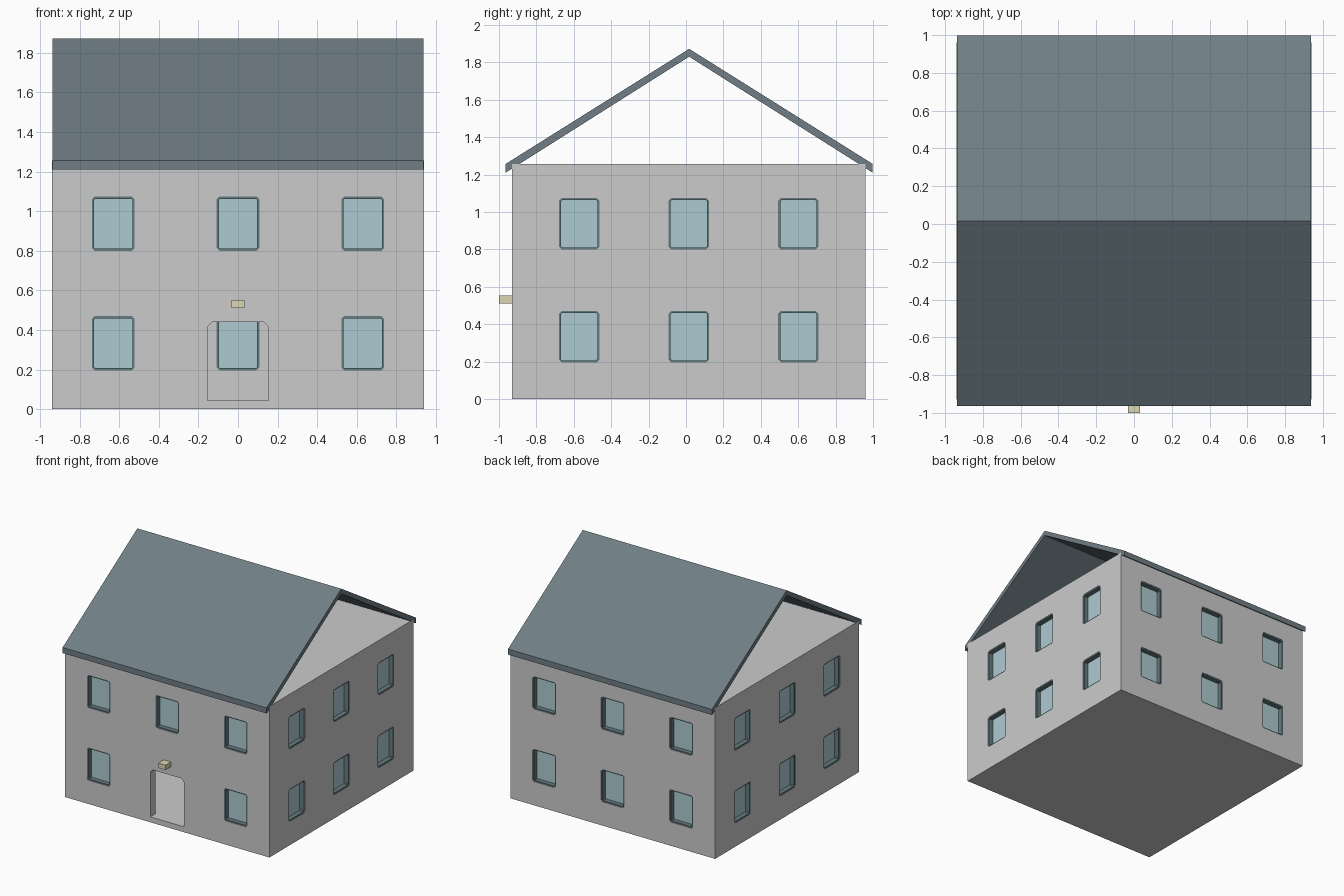
import bpy, bmesh
from math import pi
from mathutils import Matrix

if "Cube" in bpy.data.objects:
    bpy.data.objects.remove(bpy.data.objects["Cube"])

CY = 0.015                    # centre of the house in y
HX, HY = 0.94, 0.945          # half width and half depth of the walls
WALL, TOP = 0.065, 1.256


def material(name, color):
    m = bpy.data.materials.new(name)
    m.diffuse_color = (*color, 1)
    m.use_nodes = True
    m.node_tree.nodes["Principled BSDF"].inputs["Base Color"].default_value = m.diffuse_color
    return m


def make(name, bm, mat=None):
    me = bpy.data.meshes.new(name)
    bm.to_mesh(me)
    bm.free()
    ob = bpy.data.objects.new(name, me)
    bpy.context.collection.objects.link(ob)
    if mat:
        me.materials.append(mat)
    return ob


def box(bm, lo, hi):
    size = [b - a for a, b in zip(lo, hi)]
    mid = [(a + b) / 2 for a, b in zip(lo, hi)]
    return bmesh.ops.create_cube(
        bm, size=1, matrix=Matrix.Translation(mid) @ Matrix.Diagonal((*size, 1)))['verts']


def outline(w, h, c, square_base=False):
    """Rectangle with chamfered corners, in x and z"""
    pts = [(w - c, h), (w, h - c), (w, c - h), (w - c, -h),
           (c - w, -h), (-w, c - h), (-w, h - c), (c - w, h)]
    if square_base:
        pts[2:6] = [(w, -h), (-w, -h)]
    return pts


def loop(bm, pts, y, mtx):
    return [bm.verts.new(mtx @ Matrix.Translation((p[0], y, p[1])).translation) for p in pts]


def bridge(bm, a, b):
    n = len(a)
    for i in range(n):
        bm.faces.new((a[i], a[(i + 1) % n], b[(i + 1) % n], b[i]))


def prism(bm, pts, y0, y1, mtx):
    a, b = loop(bm, pts, y0, mtx), loop(bm, pts, y1, mtx)
    bridge(bm, a, b)
    bm.faces.new(a[::-1])
    bm.faces.new(b)


def ring(bm, outer, inner, y0, y1, mtx):
    loops = [loop(bm, p, y, mtx) for p, y in
             ((outer, y0), (outer, y1), (inner, y1), (inner, y0))]
    for i in range(4):
        bridge(bm, loops[i], loops[(i + 1) % 4])


slate = material("slate", (0.16, 0.21, 0.235))
glass_mat = material("glass", (0.42, 0.60, 0.64))
frame_mat = material("window_frame", (0.13, 0.20, 0.22))
cream = material("lamp_cream", (0.72, 0.66, 0.45))

# Hollow wall block with floor and ceiling slabs
bm = bmesh.new()
box(bm, (-HX, CY - HY, 0), (HX, CY + HY, TOP))
inner = box(bm, (-HX + WALL, CY - HY + WALL, 0.045), (HX - WALL, CY + HY - WALL, 1.203))
bmesh.ops.reverse_faces(bm, faces=list({f for v in inner for f in v.link_faces}))
walls = make("walls", bm)

# Windows on all four sides, and the doorway in the front
cut, frames, panes = bmesh.new(), bmesh.new(), bmesh.new()
hole, opening = outline(0.108, 0.137, 0.014), outline(0.097, 0.126, 0.006)
for side in range(4):
    half, step = (HY, 0.63) if side % 2 == 0 else (HX, 0.586)
    turn = Matrix.Translation((0, CY, 0)) @ Matrix.Rotation(side * pi / 2, 4, 'Z')
    for col in (-1, 0, 1):
        for z in (0.333, 0.937):
            if side == 0 and col == 0 and z < 0.5:
                m = turn @ Matrix.Translation((0, -half, 0.243))
                prism(cut, outline(0.155, 0.198, 0.025, True), -0.03, WALL + 0.02, m)
                continue
            m = turn @ Matrix.Translation((col * step, -half, z))
            prism(cut, hole, -0.03, WALL + 0.02, m)
            ring(frames, hole, opening, 0.003, WALL - 0.002, m)
            prism(panes, opening, 0.042, 0.055, m)
for b in (cut, frames, panes):
    bmesh.ops.recalc_face_normals(b, faces=b.faces[:])
cutter = make("opening_cutter", cut)
cutter.hide_render = True
cutter.display_type = 'WIRE'
make("window_frames", frames, frame_mat)
make("window_panes", panes, glass_mat)
mod = walls.modifiers.new("openings", 'BOOLEAN')
mod.operation = 'DIFFERENCE'
mod.solver = 'EXACT'
mod.object = cutter

# Gable roof slab, open at both ends
bm = bmesh.new()
profile = [(-0.981, 1.21), (-0.981, 1.257), (0, 1.872), (0.981, 1.257), (0.981, 1.21), (0, 1.83)]
side_on = Matrix.Translation((0, CY + 0.002, 0)) @ Matrix.Rotation(pi / 2, 4, 'Z')
prism(bm, profile, -0.938, 0.938, side_on)
bmesh.ops.recalc_face_normals(bm, faces=bm.faces[:])
make("roof", bm, slate)

# Lamp above the door
bm = bmesh.new()
box(bm, (-0.033, -1.0, 0.511), (0.033, -0.93, 0.552))
make("door_lamp", bm, cream)
